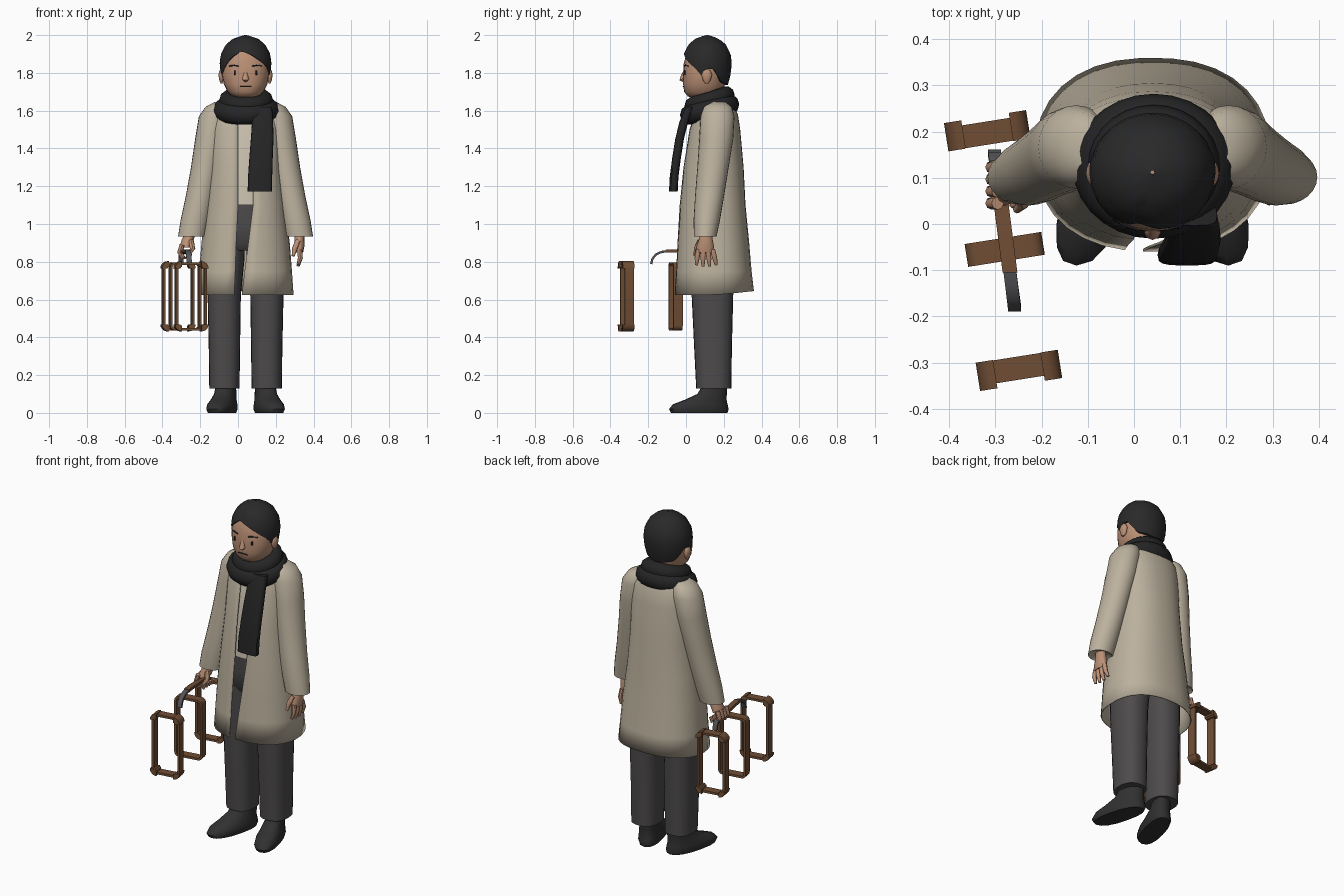
import bpy, bmesh, math
from mathutils import Vector as V

if "Cube" in bpy.data.objects:
    bpy.data.objects.remove(bpy.data.objects["Cube"])

MX = 0.04  # body centre line


def material(name, r, g, b):
    m = bpy.data.materials.new(name)
    m.diffuse_color = (r, g, b, 1)
    m.use_nodes = True
    m.node_tree.nodes["Principled BSDF"].inputs["Base Color"].default_value = m.diffuse_color
    return m


SKIN = material("skin", 0.50, 0.28, 0.18)
COAT = material("coat beige", 0.50, 0.44, 0.34)
SHIRT = material("shirt cream", 0.58, 0.52, 0.42)
DARK = material("scarf black", 0.018, 0.018, 0.019)
HAIR = material("hair black", 0.022, 0.022, 0.023)
PANTS = material("trouser grey", 0.075, 0.07, 0.07)
SHOE = material("shoe black", 0.03, 0.03, 0.031)
BROWN = material("case leather", 0.16, 0.075, 0.035)
METAL = material("metal grey", 0.09, 0.09, 0.10)


def loft(name, rings, mat, around=True, along=False, cap=True, thick=0, angle=45):
    """Skin a list of equal-length point rings."""
    bm = bmesh.new()
    vs = [[bm.verts.new(p) for p in r] for r in rings]
    n = len(rings[0])
    for i in range(len(vs) if along else len(vs) - 1):
        a, b = vs[i], vs[(i + 1) % len(vs)]
        for j in range(n if around else n - 1):
            k = (j + 1) % n
            bm.faces.new((a[j], a[k], b[k], b[j]))
    if cap and around and not along:
        bm.faces.new(vs[0])
        bm.faces.new(vs[-1])
    bmesh.ops.recalc_face_normals(bm, faces=bm.faces)
    me = bpy.data.meshes.new(name)
    bm.to_mesh(me)
    bm.free()
    me.materials.append(mat)
    ob = bpy.data.objects.new(name, me)
    bpy.context.collection.objects.link(ob)
    if thick:
        mod = ob.modifiers.new("thickness", 'SOLIDIFY')
        mod.thickness = thick
    bpy.ops.object.select_all(action='DESELECT')
    ob.select_set(True)
    bpy.context.view_layer.objects.active = ob
    bpy.ops.object.shade_smooth_by_angle(angle=math.radians(angle))
    return ob


def pw(v, e):
    return math.copysign(abs(v) ** e, v)


def oval(cx, cy, z, rx, ry, n=2.0, count=24):
    out = []
    for i in range(count):
        a = 2 * math.pi * i / count
        out.append(V((cx + rx * pw(math.cos(a), 2 / n), cy + ry * pw(math.sin(a), 2 / n), z)))
    return out


def tube(name, pts, radii, mat, count=8, flat=1.0):
    """Round bar through points; flat squashes the section."""
    pts = [V(p) for p in pts]
    rings = []
    for i, p in enumerate(pts):
        t = (pts[min(i + 1, len(pts) - 1)] - pts[max(i - 1, 0)]).normalized()
        u = t.cross(V((1, 0, 0)) if abs(t.x) < 0.9 else V((0, 0, 1))).normalized()
        w = t.cross(u)
        rings.append([p + radii[i] * (u * math.cos(2 * math.pi * j / count) * flat
                      + w * math.sin(2 * math.pi * j / count)) for j in range(count)])
    return loft(name, rings, mat)


# Coat: open down the front; columns are z, cy, rx, ry, left edge, right edge
coat = [(0.625, .15, .255, .21, -.02, .02), (0.75, .148, .246, .20, -.015, .035),
        (0.9, .145, .234, .19, -.01, .055), (1.1, .14, .21, .175, 0, .08),
        (1.3, .145, .19, .16, 0, .08), (1.5, .152, .185, .135, 0, .08),
        (1.58, .16, .178, .115, 0, .08), (1.64, .16, .135, .09, .01, .07), (1.68, .15, .09, .08, .02, .06)]
rings = []
for z, cy, rx, ry, xl, xr in coat:
    al, ar = [math.asin(pw((x - MX) / rx, 1.15)) for x in (xl, xr)]
    ring = []
    for i in range(33):
        a = ar + (2 * math.pi + al - ar) * i / 32
        s, c = math.sin(a), -math.cos(a)
        lift = 0.02 * max(c, 0) if z < 0.7 else 0
        ring.append((MX + rx * pw(s, 1 / 1.15), cy + ry * pw(c, 1 / 1.15), z + lift))
    rings.append(ring)
loft("coat", rings, COAT, around=False, thick=0.006, angle=60)

# Shirt and trouser seat under the coat
loft("shirt", [oval(MX, cy, z, rx - .015, ry - .015, 2.3) for z, cy, rx, ry, _, _ in coat[3:8]], SHIRT)
loft("trouser_seat", [oval(MX, .14, z, rx, ry, 2.3) for z, rx, ry in
                      [(.86, .15, .10), (.9, .185, .13), (1.0, .18, .14), (1.12, .165, .14)]], PANTS)

for s, side in ((-1, "right"), (1, "left")):
    # Sleeves, legs and shoes
    loft(side + "_sleeve", [oval(MX + s * dx, cy, z, rx, ry) for z, dx, cy, rx, ry in
         [(1.645, .135, .165, .03, .045), (1.62, .15, .167, .062, .075), (1.57, .165, .167, .082, .09),
          (1.45, .185, .16, .082, .09), (1.3, .212, .143, .077, .083), (1.15, .24, .125, .076, .077),
          (1.02, .268, .11, .076, .07), (.935, .285, .102, .072, .06), (.95, .285, .102, .055, .045)]],
         COAT, angle=60)
    loft(side + "_leg", [oval(MX + s * dx, cy, z, rx, ry, 2.4) for z, dx, cy, rx, ry in
         [(.95, .09, .14, .09, .12), (.8, .105, .14, .098, .115), (.62, .113, .14, .088, .11),
          (.35, .112, .143, .083, .10), (.13, .112, .147, .08, .093)]], PANTS)
    shoe = []
    for z, cy, rx, ry in [(0, .07, .062, .15), (.02, .068, .07, .158), (.045, .075, .068, .145),
                          (.07, .105, .06, .11), (.1, .138, .054, .078), (.14, .15, .05, .066)]:
        shoe.append([V((p.x + s * -.25 * (p.y - .1), p.y, z)) for p in
                     oval(MX + s * .117, cy, z, rx, ry, 2.4, 16)])
    loft(side + "_shoe", shoe, SHOE)
    loft(side + "_ear", [oval(MX + s * .127, .11, z, r * .6, r) for z, r in
         [(1.745, .008), (1.76, .02), (1.79, .028), (1.81, .02), (1.82, .008)]], SKIN)

# Free hand, fingers hanging and slightly spread
loft("left_palm", [oval(x, y, z, rx, ry, count=12) for x, y, z, rx, ry in
     [(.325, .105, .96, .025, .03), (.325, .105, .92, .027, .036), (.325, .102, .88, .026, .046),
      (.325, .10, .85, .02, .045)]], SKIN)
for i in range(4):
    y = .065 + .025 * i
    tube("left_finger_%d" % i, [(.327, y, .865), (.33, y + .006 * (i - 1), .82),
         (.318, y + .01 * (i - 1), .772 + .008 * abs(i - 1.5))], [.014, .013, .008], SKIN)
tube("left_thumb", [(.318, .075, .91), (.30, .055, .87), (.292, .048, .83)], [.016, .014, .008], SKIN)

# Gripping hand, fingers curled under the handle
loft("right_palm", [oval(x, y, z, rx, ry, count=12) for x, y, z, rx, ry in
     [(-.25, .10, .96, .025, .03), (-.265, .095, .92, .032, .038), (-.28, .085, .875, .03, .046)]], SKIN)
for i in range(4):
    y = .045 + .026 * i
    tube("right_finger_%d" % i, [(-.295, y, .89), (-.308, y, .85), (-.29, y, .82), (-.262, y, .82),
         (-.25, y, .845)], [.014, .014, .013, .012, .009], SKIN)
tube("right_thumb", [(-.25, .07, .91), (-.24, .045, .87), (-.255, .03, .845)], [.016, .014, .008], SKIN)

# Head; columns are z, cy, rx, ry
head = [(1.58, .13, .06, .06), (1.665, .12, .062, .07), (1.675, .095, .07, .085), (1.70, .092, .095, .102),
        (1.74, .095, .115, .11), (1.79, .10, .125, .116), (1.85, .105, .125, .117),
        (1.91, .11, .115, .105), (1.96, .115, .075, .075), (1.98, .12, .02, .02)]
loft("head", [oval(MX, cy, z, rx, ry, 2.2) for z, cy, rx, ry in head], SKIN, angle=60)


def lerp(table, t):
    for a, b in zip(table, table[1:]):
        if t <= b[0]:
            f = (t - a[0]) / (b[0] - a[0])
            return [p + (q - p) * f for p, q in zip(a, b)]
    return table[-1]


def face_y(x, z):
    _, cy, rx, ry = lerp(head, z)
    return cy - ry * (1 - (abs(x - MX) / rx) ** 2.2) ** (1 / 2.2)


# Face details
def stroke(name, pts, r):
    tube(name, [(x, face_y(x, z) - .001, z) for x, z in pts], [r] * len(pts), HAIR, 6)


for s in (-1, 1):
    stroke("eye", [(MX + s * .058, 1.79), (MX + s * .058, 1.812)], .005)
    stroke("brow", [(MX + s * x, z) for x, z in [(.035, 1.836), (.058, 1.84), (.085, 1.836)]], .004)
stroke("mouth", [(.01, 1.727), (.04, 1.729), (.07, 1.727)], .003)
tube("nose", [(MX, .0, 1.82), (MX, -.014, 1.785), (MX, -.018, 1.768), (MX, .0, 1.752)],
     [.006, .013, .018, .008], SKIN)

# Hair: dome whose lower edge follows a parted hairline (angle from front, height)
line = [(-180, 1.735), (-130, 1.75), (-105, 1.82), (-88, 1.82), (-78, 1.775), (-62, 1.81), (-35, 1.88),
        (-12, 1.915), (10, 1.90), (35, 1.865), (60, 1.825), (78, 1.78), (88, 1.82), (105, 1.82),
        (130, 1.75), (180, 1.735)]
dome = [(1.735, .115), (1.79, .131), (1.85, .137), (1.90, .131), (1.95, .104), (1.98, .068), (1.995, .025),
        (2.0, .004)]
cols = []
for i in range(48):
    d = -180 + 7.5 * i
    a, zb = math.radians(d), lerp(line, d)[1]
    col = []
    for k in range(-1, 11):
        f = max(k, 0) / 10
        z = zb + (2.0 - zb) * (1 - (1 - f) ** 1.8)
        r = lerp(dome, z)[1] * (0.84 if k < 0 else 1)
        part = -.005 * math.exp(-((d + 15) / 9) ** 2) * (z < 1.98)
        col.append((MX + (r + part) * math.sin(a), .112 - (r + part) * .95 * math.cos(a), z))
    cols.append(col)
loft("hair", cols, HAIR, around=False, along=True, angle=60)

# Scarf: two wraps and a hanging tail
for name, mx, my, zc, rr, rz in (("scarf_lower_wrap", .126, .107, 1.605, .05, .054),
                                 ("scarf_upper_wrap", .095, .085, 1.655, .048, .048)):
    rings = []
    for i in range(28):
        a = 2 * math.pi * i / 28
        rings.append([(MX + .003 + (mx + rr * math.cos(b)) * math.sin(a), .125 - (my + rr * math.cos(b)) * math.cos(a),
                       zc - .028 * math.cos(a) + rz * math.sin(b))
                      for b in [2 * math.pi * j / 10 for j in range(10)]])
    loft(name, rings, DARK, along=True, angle=60)
loft("scarf_tail", [oval(x, y, z, w, .023, 3.5, 16) for x, y, z, w in
     [(.13, .02, 1.62, .05), (.13, -.012, 1.54, .056), (.128, -.034, 1.45, .06), (.122, -.05, 1.35, .062),
      (.117, -.063, 1.25, .064), (.115, -.067, 1.172, .064)]], DARK)

# Case: three hollow rounded frames, end ones with corner caps
ANG = math.radians(9)
CA, SA = math.cos(ANG), math.sin(ANG)


def corner_path(hw, hh, r, quarter, steps=4):
    sx, sz = ((1, 1), (-1, 1), (-1, -1), (1, -1))[quarter]
    for i in range(steps + 1):
        a = math.pi / 2 * (quarter + i / steps)
        yield sx * (hw - r) + r * math.cos(a), sz * (hh - r) + r * math.sin(a), math.cos(a), math.sin(a)


def frame_rings(c, path, t0, t1, y0, y1):
    return [[V((c[0] + (x + nx * t) * CA - y * SA, c[1] + (x + nx * t) * SA + y * CA, c[2] + z + nz * t))
             for t, y in ((t0, y0), (t1, y0), (t1, y1), (t0, y1))] for x, z, nx, nz in path]


for name, c, out in (("front", (-.25, -.312, .617), -1), ("middle", (-.28, -.055, .617), 0),
                     ("back", (-.317, .197, .617), 1)):
    path = [p for q in range(4) for p in corner_path(.084, .18, .025, q)]
    loft("case_%s_frame" % name, frame_rings(c, path, -.013, 0, -.025, .025), BROWN, along=True, angle=35)
    for q in range(4 if out else 0):
        cap = list(corner_path(.086, .182, .034, q))
        lo, hi = sorted((-out * .026, out * .036))
        loft("case_%s_corner_cap" % name, frame_rings(c, cap, -.026, .004, lo, hi), BROWN, angle=35)


# Case handle: leather strap with metal ends
def strap(name, path, hw, ht, mat):
    rings = []
    for i, (y, z) in enumerate(path):
        a, b = path[max(i - 1, 0)], path[min(i + 1, len(path) - 1)]
        t = V((0, b[0] - a[0], b[1] - a[1])).normalized()
        n = V((0, -t.z, t.y)) * ht
        p = V((-.275 - .13 * (y + .055), y, z))
        rings.append([p + V((u * hw, 0, 0)) + n * v for u, v in ((-1, -1), (1, -1), (1, 1), (-1, 1))])
    loft(name, rings, mat, angle=35)


strap("handle_grip", [(-.105, .857), (-.055, .857), (0, .852), (.06, .85), (.1, .848)], .016, .008, BROWN)
strap("handle_front_end", [(-.095, .857), (-.13, .852), (-.16, .838), (-.178, .815), (-.184, .788)], .014, .006, METAL)
strap("handle_back_end", [(.095, .848), (.13, .842), (.15, .82), (.155, .79)], .014, .006, METAL)
